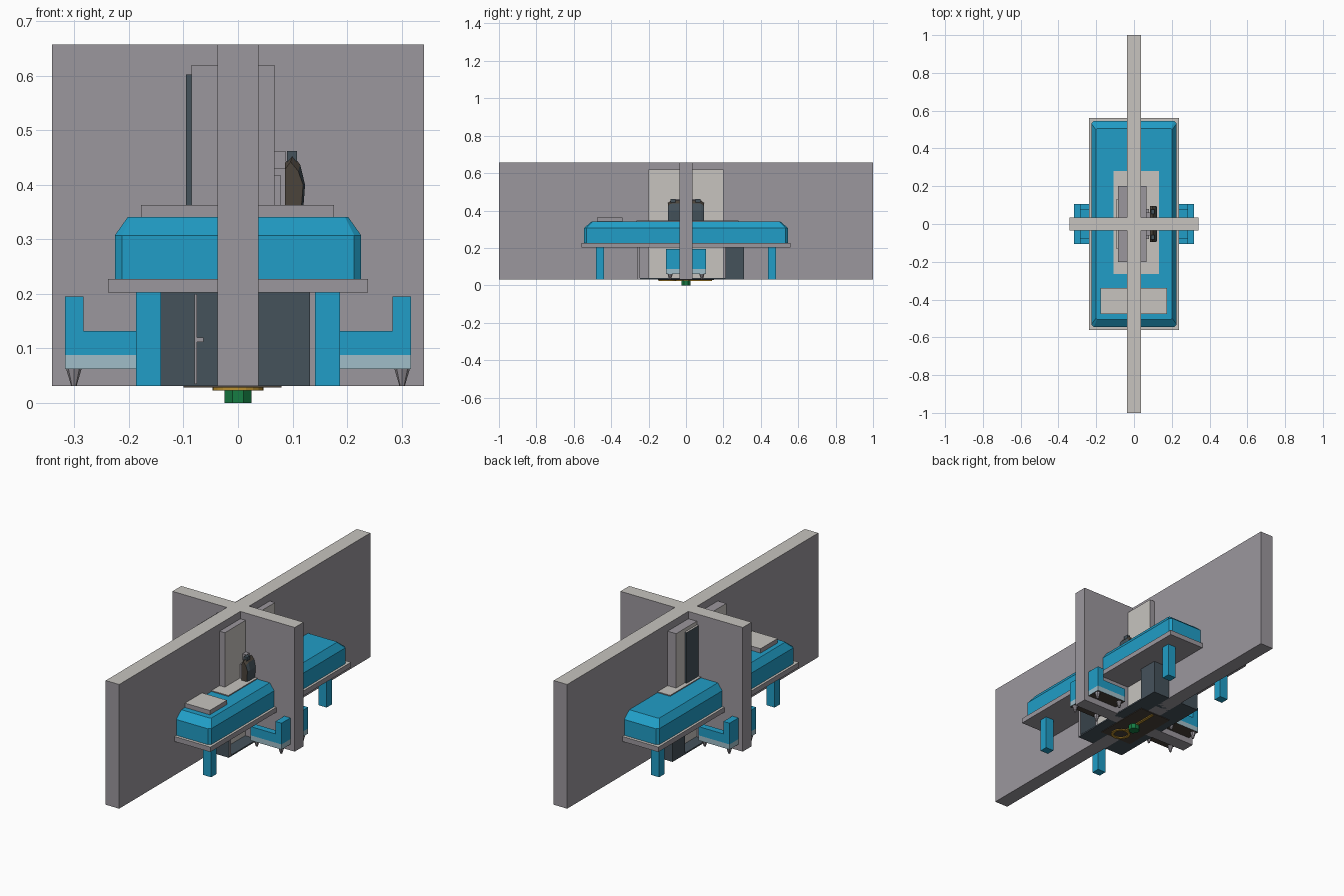
import bpy, bmesh, math
from mathutils import Vector

if "Cube" in bpy.data.objects:
    bpy.data.objects.remove(bpy.data.objects["Cube"])


def mat(name, rgb):
    m = bpy.data.materials.new(name)
    m.diffuse_color = (*rgb, 1)
    m.use_nodes = True
    m.node_tree.nodes["Principled BSDF"].inputs["Base Color"].default_value = m.diffuse_color
    return m


BLUE = mat("blue", (0.015, 0.34, 0.57))
GREY = mat("grey", (0.33, 0.31, 0.34))
LIGHT = mat("light_grey", (0.57, 0.55, 0.52))
SLATE = mat("dark_slate", (0.06, 0.085, 0.105))
BROWN = mat("dark_brown", (0.07, 0.057, 0.044))
PALE = mat("pale_blue", (0.35, 0.51, 0.58))
GOLD = mat("gold", (0.5, 0.28, 0.03))
GREEN = mat("green", (0.008, 0.2, 0.055))


def finish(name, bm, mats, rule=None):
    """Make an object; rule maps a face normal to a material slot."""
    bmesh.ops.recalc_face_normals(bm, faces=bm.faces)
    if rule:
        for f in bm.faces:
            f.material_index = rule(f.normal)
    me = bpy.data.meshes.new(name)
    bm.to_mesh(me)
    bm.free()
    for m in mats:
        me.materials.append(m)
    ob = bpy.data.objects.new(name, me)
    bpy.context.collection.objects.link(ob)
    return ob


def loft(name, rings, mats, rule=None):
    """Skin closed rings of points and cap both ends."""
    bm = bmesh.new()
    vs = [[bm.verts.new(p) for p in r] for r in rings]
    n = len(vs[0])
    for a, b in zip(vs, vs[1:]):
        for i in range(n):
            bm.faces.new((a[i], a[(i + 1) % n], b[(i + 1) % n], b[i]))
    bm.faces.new(vs[0])
    bm.faces.new(vs[-1])
    return finish(name, bm, mats, rule)


def box(name, x0, x1, y0, y1, z0, z1, mats, rule=None):
    x0, x1 = min(x0, x1), max(x0, x1)
    rings = [[(x0, y0, z), (x1, y0, z), (x1, y1, z), (x0, y1, z)] for z in (z0, z1)]
    return loft(name, rings, mats, rule)


def disc(name, x, y, r0, r1, z0, z1, n, mats, turn=0.0):
    rings = [[(x + r * math.cos(turn + i * math.tau / n),
               y + r * math.sin(turn + i * math.tau / n), z) for i in range(n)]
             for r, z in ((r0, z0), (r1, z1))]
    return loft(name, rings, mats)


def top_light(n):
    return 1 if n.z > 0.9 else 0


def sides_light(n):
    return 1 if abs(n.x) > 0.9 else 0


# Crossed partition walls
T, B = 0.657, 0.031
w, h = 0.0375, 0.035
cross = [(-w, -1), (w, -1), (w, -h), (0.341, -h), (0.341, h), (w, h),
         (w, 1), (-w, 1), (-w, h), (-0.341, h), (-0.341, -h), (-w, -h)]
loft("partition_walls", [[(x, y, z) for x, y in cross] for z in (B, T)],
     [GREY, LIGHT], top_light)


# Table slab, chamfered mattress and legs
def octo(x, y, c, z):
    return [(-x + c, -y, z), (x - c, -y, z), (x, -y + c, z), (x, y - c, z),
            (x - c, y, z), (-x + c, y, z), (-x, y - c, z), (-x, -y + c, z)]


box("table_slab", -0.238, 0.238, -0.56, 0.56, 0.202, 0.227, [GREY, LIGHT], top_light)
loft("mattress", [octo(0.226, 0.545, 0.013, 0.227), octo(0.226, 0.545, 0.013, 0.307),
                  octo(0.202, 0.505, 0.006, 0.341)], [BLUE])
for sx in (-1, 1):
    for sy in (-1, 1):
        box("table_leg", sx * 0.141, sx * 0.187, sy * 0.46 - 0.021, sy * 0.46 + 0.021,
            B, 0.203, [BLUE])

# Pillow and cover sheet
box("pillow", -0.178, 0.176, -0.476, -0.34, 0.341, 0.363, [GREY, LIGHT], top_light)
box("cover_sheet", -0.108, 0.132, -0.265, 0.28, 0.341, 0.346, [GREY, LIGHT], top_light)

# Central tower with rear panel and side brackets
box("tower", -0.085, 0.067, -0.2, 0.2, 0.04, 0.62, [GREY, LIGHT], sides_light)
box("tower_panel", -0.095, -0.085, -0.13, 0.13, 0.346, 0.602, [SLATE, LIGHT], top_light)
box("upper_bracket", 0.067, 0.088, -0.06, 0.06, 0.43, 0.461, [GREY])
box("lower_bracket", 0.067, 0.079, -0.08, 0.08, 0.346, 0.417, [GREY])

# Dark curved pad beside the tower
prof = [(0.086, 0.346), (0.086, 0.44), (0.1, 0.454), (0.114, 0.437),
        (0.123, 0.4), (0.119, 0.346)]
loft("side_pad", [[(x if x < 0.09 else x - d * 0.3, y, z - (d if z > 0.42 else 0))
                   for x, z in prof]
                  for y, d in ((-0.095, 0.012), (-0.08, 0), (0.08, 0), (0.095, 0.012))],
     [BROWN, SLATE], sides_light)
for y in (-0.07, 0.065):
    box("pad_knob", 0.09, 0.108, y - 0.013, y + 0.013, 0.44, 0.462, [SLATE])

# Cabinet below the table
box("cabinet_rear", -0.142, 0.132, 0.21, 0.31, B, 0.203, [SLATE])
box("cabinet_front", -0.142, 0.132, -0.262, -0.246, B, 0.203, [SLATE, GREY], sides_light)
box("cabinet_floor", -0.142, 0.132, -0.262, 0.31, B, 0.038, [SLATE])
box("front_trim", -0.08, -0.075, -0.265, -0.262, 0.035, 0.2, [GREY])
box("front_latch", -0.075, -0.063, -0.265, -0.262, 0.112, 0.12, [GREY])

# Side seats: pale base, cushion, arms, tall back and tapered feet
for s in (-1, 1):
    box("seat_base", s * 0.145, s * 0.317, -0.106, 0.106, 0.062, 0.088, [PALE, BROWN],
        lambda n: 1 if n.z < -0.9 else 0)
    box("seat_cushion", s * 0.145, s * 0.284, -0.075, 0.075, 0.088, 0.106, [BLUE])
    box("seat_back", s * 0.283, s * 0.317, -0.106, 0.106, 0.088, 0.195, [BLUE])
    for t in (-1, 1):
        y0, y1 = sorted((t * 0.073, t * 0.106))
        box("seat_arm", s * 0.145, s * 0.283, y0, y1, 0.088, 0.132, [BLUE])
        for x in (0.165, 0.301):
            disc("seat_foot", s * x, t * 0.085, 0.005, 0.014, B, 0.062, 8, [GREY])

# Underside emblem: plate, gold ring and shaft, green gem
box("under_plate", -0.1, 0.08, -0.15, 0.15, 0.028, B, [BROWN])
bm = bmesh.new()
N = 20
rings = []
for r, z in ((0.033, 0.028), (0.033, 0.023), (0.047, 0.023), (0.047, 0.028)):
    rings.append([bm.verts.new((r * math.cos(i * math.tau / N),
                                -0.1 + r * math.sin(i * math.tau / N), z)) for i in range(N)])
for k in range(4):
    a, b = rings[k], rings[(k + 1) % 4]
    for i in range(N):
        bm.faces.new((a[i], a[(i + 1) % N], b[(i + 1) % N], b[i]))
finish("gold_ring", bm, [GOLD])
box("gold_shaft", -0.007, 0.007, -0.053, 0.14, 0.023, 0.028, [GOLD])
disc("green_gem", 0, 0, 0.027, 0.027, 0.0, 0.026, 8, [GREEN], math.pi / 8)
